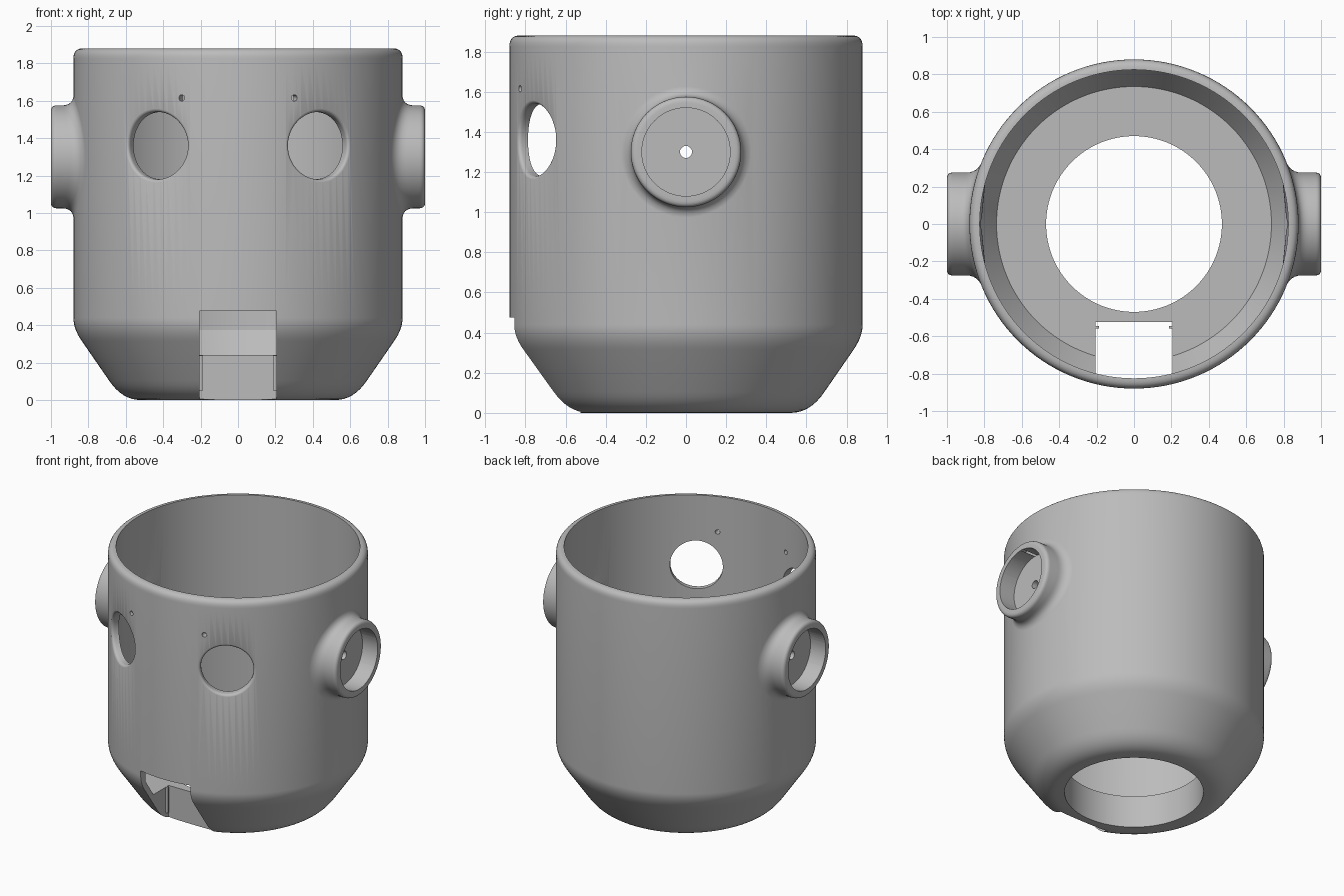
import bpy, bmesh, math
from mathutils import Matrix

cube = bpy.data.objects.get("Cube")
if cube:
    bpy.data.objects.remove(cube, do_unlink=True)

R_OUT, R_IN, HEIGHT = 0.88, 0.825, 1.88

grey = bpy.data.materials.new("plain grey")
grey.use_nodes = True
COLOR = (0.5, 0.5, 0.5, 1)
grey.diffuse_color = COLOR
grey.node_tree.nodes["Principled BSDF"].inputs["Base Color"].default_value = COLOR


def finish(name, bm):
    bmesh.ops.recalc_face_normals(bm, faces=bm.faces)
    mesh = bpy.data.meshes.new(name)
    bm.to_mesh(mesh)
    bm.free()
    mesh.materials.append(grey)
    obj = bpy.data.objects.new(name, mesh)
    bpy.context.collection.objects.link(obj)
    return obj


def bridge(bm, a, b):
    n = len(a)
    for i in range(n):
        bm.faces.new((a[i], a[(i + 1) % n], b[(i + 1) % n], b[i]))


def box(name, x0, x1, y0, y1, z0, z1):
    bm = bmesh.new()
    mat = Matrix.Translation(((x0 + x1) / 2, (y0 + y1) / 2, (z0 + z1) / 2)) \
        @ Matrix.Diagonal((x1 - x0, y1 - y0, z1 - z0, 1))
    bmesh.ops.create_cube(bm, size=1, matrix=mat)
    return finish(name, bm)


def bezier(p0, p1, p2, steps=6):
    return [tuple((1 - t) ** 2 * a + 2 * t * (1 - t) * b + t * t * c
                  for a, b, c in zip(p0, p1, p2))
            for t in (i / steps for i in range(steps + 1))]


def surface(y):
    return math.sqrt(R_OUT ** 2 - y * y)


def tube(name, section, angle, z, segs=64):
    """Closed radial plug; section(c) gives (distance, radius) pairs for
    the direction with cosine c."""
    bm = bmesh.new()
    columns = []
    for i in range(segs):
        t = 2 * math.pi * i / segs
        c, s = math.cos(t), math.sin(t)
        columns.append([bm.verts.new((d, r * c, r * s)) for d, r in section(c)])
    rings = list(zip(*columns))
    for a, b in zip(rings, rings[1:]):
        bridge(bm, a, b)
    for ring in (rings[0], rings[-1]):
        mid = bm.verts.new((sum(v.co.x for v in ring) / segs, 0, 0))
        for i in range(segs):
            bm.faces.new((ring[i], ring[(i + 1) % segs], mid))
    bm.transform(Matrix.Translation((0, 0, z)) @ Matrix.Rotation(angle, 4, 'Z'))
    return finish(name, bm)


def straight(r, d0, d1):
    return lambda c: [(d0, r), (d1, r)]


def ear_section(c, r=0.275, f=0.06, tip=0.03):
    d, base = surface(r * c), surface((r + f) * c)
    flare = bezier((base - 0.001, r + f), (d, r), (d + f, r))
    return [(base - 0.03, r + f)] + flare + \
        bezier((1 - tip, r), (1, r), (1, r - tip), 5)


def eye_section(c, r=0.18, f=0.025):
    d, rim = surface(r * c), surface((r + f) * c)
    return [(0.6, r)] + bezier((d - f, r), (d, r), (rim + 0.001, r + f)) + [(1, r + f)]


def boolean(target, other, operation):
    mod = target.modifiers.new(other.name, 'BOOLEAN')
    mod.operation, mod.solver, mod.object = operation, 'EXACT', other
    bpy.context.view_layer.objects.active = target
    bpy.ops.object.modifier_apply(modifier=mod.name)
    bpy.data.objects.remove(other, do_unlink=True)


# Hollow round body with a tapered base and an open floor
profile = [(0.47, 0)]
profile += bezier((0.52, 0), (0.62, 0), (0.69, 0.105), 8)
profile += bezier((0.835, 0.315), (0.88, 0.38), (0.88, 0.44), 8)
profile += bezier((R_OUT, HEIGHT - 0.055), (R_OUT, HEIGHT), (R_OUT - 0.05, HEIGHT))
profile += [(R_IN, HEIGHT), (R_IN, 0.375), (0.735, 0.24), (0.47, 0.24)]
bm = bmesh.new()
SEGS = 128
columns = []
for i in range(SEGS):
    a = 2 * math.pi * i / SEGS
    columns.append([bm.verts.new((r * math.cos(a), r * math.sin(a), z)) for r, z in profile])
rings = list(zip(*columns))
for a, b in zip(rings, rings[1:] + rings[:1]):
    bridge(bm, a, b)
body = finish("body_shell", bm)

# Side cups: flared tube, recess and centre hole
for angle in (0, math.pi):
    boolean(body, tube("side_cup", ear_section, angle, 1.3), 'UNION')
    boolean(body, tube("cup_recess", straight(0.22, 0.875, 1.1), angle, 1.3), 'DIFFERENCE')
    boolean(body, tube("cup_hole", straight(0.03, 0.7, 1.1), angle, 1.3, 24), 'DIFFERENCE')

# Round front openings with softened rims, and pin holes above them
for side in (-1, 1):
    front = -math.pi / 2
    boolean(body, tube("front_opening", eye_section, front + side * math.radians(30), 1.36),
            'DIFFERENCE')
    boolean(body, tube("pin_hole", straight(0.017, 0.7, 1), front + side * math.radians(20),
                       1.615, 16), 'DIFFERENCE')

# Notch at the front of the base
boolean(body, box("notch", -0.205, 0.205, -1, -0.525, -0.1, 0.475), 'DIFFERENCE')

# Small retaining ribs on the notch walls
for side, label in ((-1, "right"), (1, "left")):
    x0, x1 = sorted((side * 0.187, side * 0.215))
    box("notch_rib_" + label, x0, x1, -0.56, -0.545, 0.05, 0.239)

# Smooth shading with sharp edges kept
bpy.ops.object.select_all(action='DESELECT')
body.select_set(True)
bpy.context.view_layer.objects.active = body
bpy.ops.object.shade_smooth_by_angle(angle=math.radians(30))
